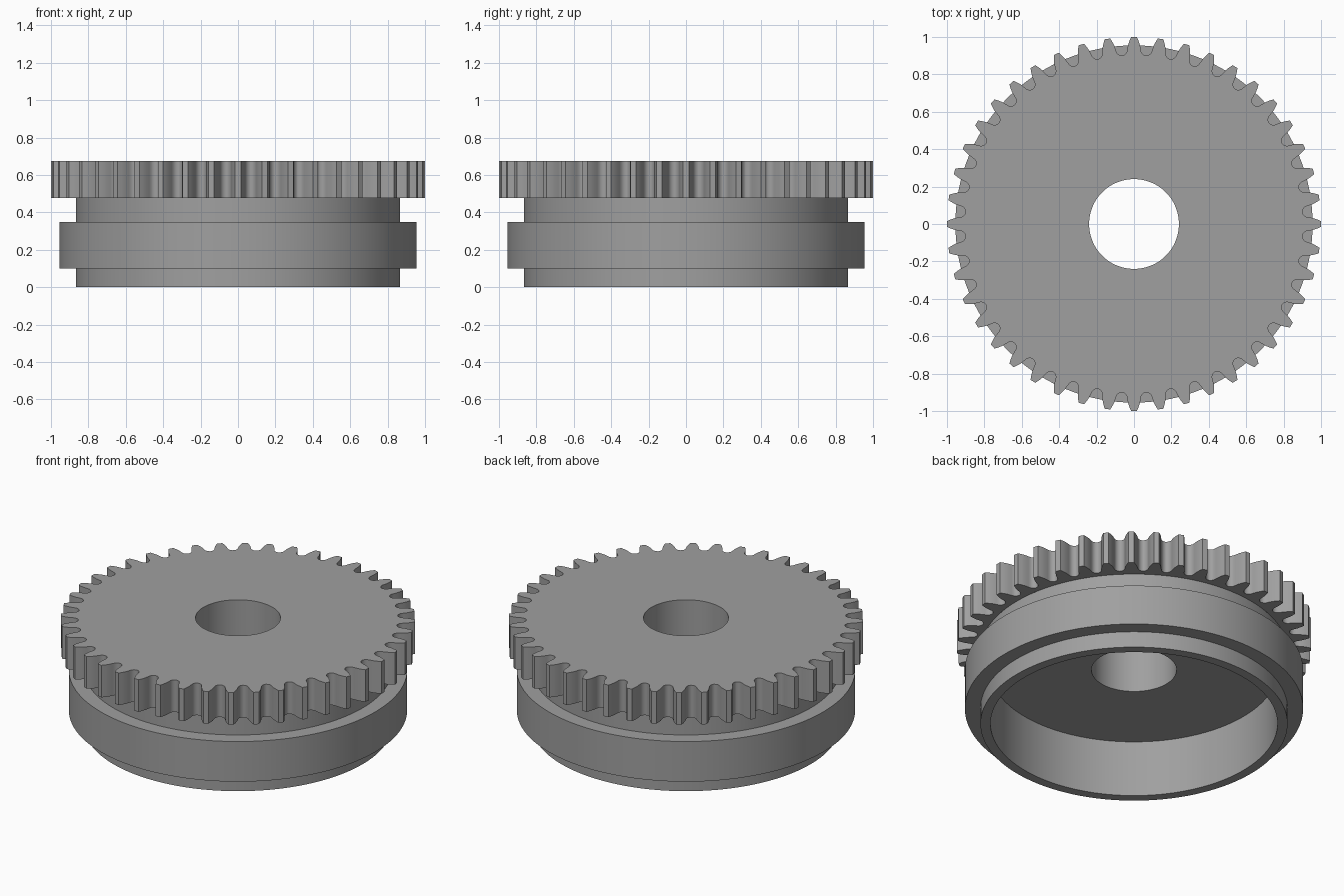
import bpy, bmesh, math

if "Cube" in bpy.data.objects:
    bpy.data.objects.remove(bpy.data.objects["Cube"])

TEETH = 44
BORE, HUB, FLANGE, CAVITY = 0.24, 0.867, 0.955, 0.81
Z_FLANGE0, Z_FLANGE1, Z_GEAR, Z_TOP = 0.10, 0.35, 0.476, 0.676

grey = bpy.data.materials.new("steel_grey")
grey.diffuse_color = (0.35, 0.35, 0.35, 1)
grey.use_nodes = True
grey.node_tree.nodes["Principled BSDF"].inputs["Base Color"].default_value = grey.diffuse_color


def skin(name, rings):
    """Join successive closed rings of points with quads."""
    bm = bmesh.new()
    loops = [[bm.verts.new(p) for p in ring] for ring in rings]
    n = len(loops[0])
    for a, b in zip(loops, loops[1:]):
        for i in range(n):
            j = (i + 1) % n
            bm.faces.new((a[i], a[j], b[j], b[i]))
    mesh = bpy.data.meshes.new(name)
    bm.to_mesh(mesh)
    bm.free()
    mesh.materials.append(grey)
    obj = bpy.data.objects.new(name, mesh)
    bpy.context.collection.objects.link(obj)
    bpy.ops.object.select_all(action='DESELECT')
    obj.select_set(True)
    bpy.context.view_layer.objects.active = obj
    bpy.ops.object.shade_smooth_by_angle(angle=math.radians(30))
    return obj


def ring(angles, radii, z):
    return [(r * math.cos(a), r * math.sin(a), z) for a, r in zip(angles, radii)]


# Hub body: ceiling of the cavity, cavity wall, rim, flange and neck
SEG = 176
turn = [2 * math.pi * i / SEG for i in range(SEG)]
profile = [(BORE, Z_FLANGE1), (CAVITY, Z_FLANGE1), (CAVITY, 0), (HUB, 0),
           (HUB, Z_FLANGE0), (FLANGE, Z_FLANGE0), (FLANGE, Z_FLANGE1),
           (HUB, Z_FLANGE1), (HUB, Z_GEAR)]
skin("hub_body", [ring(turn, [r] * SEG, z) for r, z in reversed(profile)][::-1])

# Tooth outline: (radius, half width) from tip to root, mirrored about the tooth
half = [(1.0, 0.015), (0.98, 0.024), (0.957, 0.032), (0.935, 0.036),
        (0.92, 0.039), (0.91, 0.046), (0.904, 0.055), (0.902, 0.0635)]
tooth = [(r, -w / r) for r, w in reversed(half)] + [(r, w / r) for r, w in half]
angles, radii = [], []
for t in range(TEETH):
    for r, a in tooth:
        angles.append(2 * math.pi * t / TEETH + a)
        radii.append(r)
n = len(angles)

# Gear ring: underside, teeth, top face and bore wall
skin("toothed_gear", [
    ring(angles, [HUB] * n, Z_GEAR),
    ring(angles, radii, Z_GEAR),
    ring(angles, radii, Z_TOP),
    ring(angles, [BORE] * n, Z_TOP),
    ring(angles, [BORE] * n, Z_FLANGE1),
])
